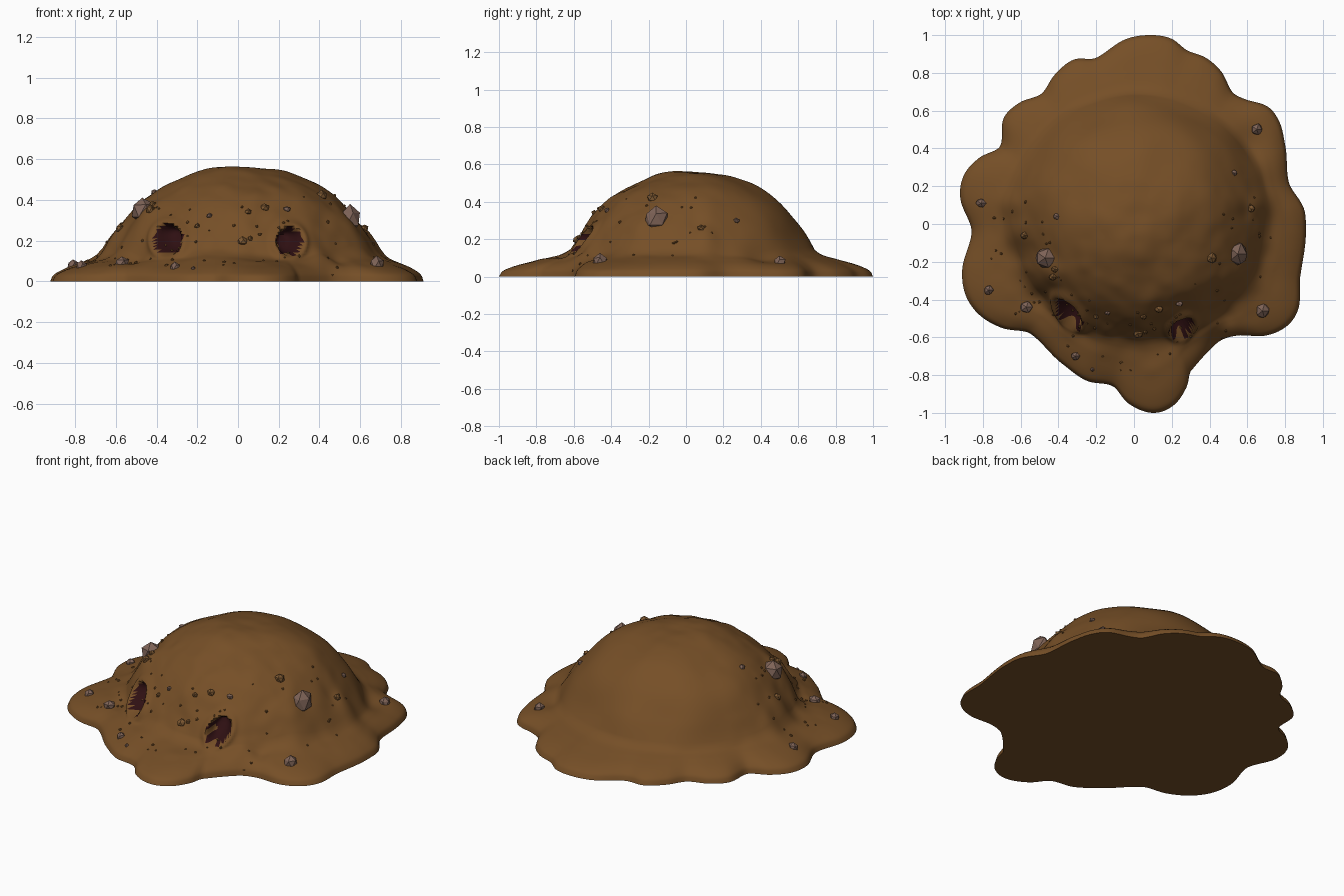
import bpy, bmesh, math, random
from mathutils import Vector, noise
from mathutils.bvhtree import BVHTree

random.seed(7)
if "Cube" in bpy.data.objects:
    bpy.data.objects.remove(bpy.data.objects["Cube"], do_unlink=True)


def material(name, colour):
    m = bpy.data.materials.new(name)
    m.use_nodes = True
    m.diffuse_color = (*colour, 1)
    m.node_tree.nodes["Principled BSDF"].inputs["Base Color"].default_value = (*colour, 1)
    return m


soil = material("brown soil", (0.18, 0.078, 0.02))
dark = material("dark burrow", (0.028, 0.005, 0.006))
stone = material("grey brown stone", (0.21, 0.125, 0.095))
clod = material("light clod", (0.20, 0.095, 0.03))

CENTRE = Vector((0.02, 0.035, 0))
AROUND = 360

# Scalloped footprint, anticlockwise from the front tip
FOOTPRINT = [(.1, -1), (.21, -.96), (.28, -.86), (.3, -.78), (.44, -.63), (.55, -.59), (.7, -.59),
             (.81, -.54), (.87, -.45), (.88, -.28), (.91, -.03), (.9, .08), (.82, .22), (.8, .42),
             (.77, .54), (.71, .62), (.59, .66), (.52, .7), (.46, .81), (.38, .88), (.28, .92),
             (.2, .98), (.1, 1), (-.04, .98), (-.2, .88), (-.32, .87), (-.42, .79), (-.49, .69),
             (-.61, .64), (-.69, .56), (-.71, .41), (-.82, .35), (-.9, .26), (-.92, .14),
             (-.86, -.04), (-.91, -.25), (-.89, -.38), (-.82, -.48), (-.7, -.55), (-.55, -.58),
             (-.38, -.74), (-.25, -.83), (-.11, -.86), (-.03, -.95)]
# Cross-section: fraction along the part, height
DOME = [(0, .56), (.15, .556), (.3, .538), (.45, .503), (.6, .453), (.75, .375), (.88, .265), (1, .14)]
SKIRT = [(0, .14), (.13, .115), (.4, .092), (.7, .066), (.9, .04), (.97, .022), (1, 0)]
# Burrow mouths: position, width, height
BURROWS = [(Vector((-.34, -.49, .205)), .068, .075), (Vector((.25, -.55, .195)), .062, .068)]
# Soft lumps and hollows: x, y, radius, lift
LUMPS = [(.67, .1, .07, .035), (.6, .05, .05, -.02), (-.62, -.05, .07, .03), (-.47, -.27, .08, .03),
         (.55, -.3, .1, .03), (-.5, -.4, .08, -.03), (.42, -.56, .07, .035), (.5, -.5, .05, -.02),
         (-.15, -.68, .12, .02), (.15, -.66, .1, -.015), (-.66, .1, .06, .02), (.62, .42, .1, -.03)]


def curve(points, t):
    """Smooth interpolation through points sorted by their first value."""
    i = max(k for k in range(len(points) - 1) if points[k][0] <= t or k == 0)
    a, b = points[i], points[i + 1]
    p, q = points[max(i - 1, 0)], points[min(i + 2, len(points) - 1)]
    w = b[0] - a[0]
    f = min(max((t - a[0]) / w, 0), 1)
    m0 = (b[1] - p[1]) / (b[0] - p[0]) * w
    m1 = (q[1] - a[1]) / (q[0] - a[0]) * w
    return ((2 * f**3 - 3 * f**2 + 1) * a[1] + (f**3 - 2 * f**2 + f) * m0
            + (3 * f**2 - 2 * f**3) * b[1] + (f**3 - f**2) * m1)


polar = sorted((math.atan2(y - CENTRE.y, x - CENTRE.x), math.hypot(x - CENTRE.x, y - CENTRE.y))
               for x, y in FOOTPRINT)
turn = 2 * math.pi
polar = [(a - turn, r) for a, r in polar[-3:]] + polar + [(a + turn, r) for a, r in polar[:3]]


def mound_point(angle, part, f):
    """Point on the dome (part 0) or the skirt (part 1)."""
    out = Vector((math.cos(angle), math.sin(angle), 0))
    edge = curve(polar, angle)
    foot = min(1 / math.hypot(out.x / .68, out.y / .65), edge - .1)
    if part == 0:
        r, z, fade = foot * f, curve(DOME, f), 1
    else:
        r, z, fade = foot + (edge - foot) * f, curve(SKIRT, f), 1 - f
    p = CENTRE + out * r + Vector((0, 0, z))
    # Uneven earth: broad swells, and fine grain towards the front
    front = min(max(.5 - p.y, 0), 1)
    swell = noise.noise(p * 4) * .018 + noise.noise(p * 11) * .009 * front
    steep = min(r / .6, 1)
    p += (out * steep * .8 + Vector((0, 0, 1 - .6 * steep))) * swell * fade
    for x, y, size, lift in LUMPS:
        d = math.hypot(p.x - x, p.y - y) / size
        p.z += lift * math.exp(-d * d) * fade
    # Raised rims and sunken burrows
    for c, w, h in BURROWS:
        if p.y < 0:
            d = math.hypot((p.x - c.x) / w, (p.z - c.z) / h)
            p -= out * (.09 * max(0, 1 - d**4) - .022 * math.exp(-((d - 1.2) / .3)**2)) * fade**2
    return p


# Mound: concentric rings closed by a flat underside
bm = bmesh.new()
steps = [(0, k / 70) for k in range(1, 71)] + [(1, (k / 26) ** .8) for k in range(1, 27)]
rings = []
for part, f in steps:
    rings.append([bm.verts.new(mound_point(-math.pi + turn * k / AROUND, part, f)) for k in range(AROUND)])
top = bm.verts.new(mound_point(0, 0, 0))
mouth_faces = []
for k in range(AROUND):
    n = (k + 1) % AROUND
    bm.faces.new((top, rings[0][k], rings[0][n]))
    for inner, outer in zip(rings, rings[1:]):
        bm.faces.new((inner[k], outer[k], outer[n], inner[n]))
bm.faces.new(rings[-1][::-1])
for face in bm.faces:
    c = face.calc_center_median()
    for b, w, h in BURROWS:
        wobble = 1 + .08 * math.sin(5 * math.atan2(c.z - b.z, c.x - b.x))
        if c.y < -.3 and math.hypot((c.x - b.x) / w, (c.z - b.z) / h) < wobble:
            face.material_index = 1
tree = BVHTree.FromBMesh(bm)


def finish(name, bm, mats):
    mesh = bpy.data.meshes.new(name)
    bm.to_mesh(mesh)
    bm.free()
    ob = bpy.data.objects.new(name, mesh)
    bpy.context.collection.objects.link(ob)
    for m in mats:
        mesh.materials.append(m)
    return ob


mound = finish("soil_mound", bm, [soil, dark])
bpy.context.view_layer.objects.active = mound
mound.select_set(True)
bpy.ops.object.shade_smooth_by_angle(angle=math.radians(50))


def add_rock(bm, x, y, size, detail=1):
    """Rough faceted rock half sunk into the mound."""
    hit, normal, _, _ = tree.ray_cast(Vector((x, y, 2)), Vector((0, 0, -1)))
    if hit is None:
        return
    made = bmesh.ops.create_icosphere(bm, subdivisions=detail, radius=size)["verts"]
    stretch = Vector([random.uniform(.85, 1.15) for _ in range(3)])
    for v in made:
        v.co = v.co * stretch * random.uniform(.88, 1.1) + hit + normal * size * .15


# Stones, clods and scattered crumbs
STONES = [(-.47, -.18, .068), (.55, -.16, .064), (-.57, -.44, .036), (-.77, -.35, .028),
          (-.81, .11, .026), (.65, .5, .036), (.68, -.46, .04), (-.31, -.7, .027), (.53, .27, .02),
          (-.41, .04, .018), (.24, -.42, .019), (-.14, -.47, .014), (-.22, -.77, .013)]
CLODS = [(.41, -.18, .027), (.13, -.45, .022), (.05, -.49, .018), (-.2, -.49, .016),
         (-.43, -.28, .025), (-.42, -.24, .018), (.02, -.58, .024), (.06, -.57, .014),
         (-.58, -.06, .024), (.62, .08, .024)]
for name, rocks, mat in (("stones", STONES, stone), ("clods", CLODS, clod)):
    bm = bmesh.new()
    for rock in rocks:
        add_rock(bm, *rock)
    finish(name, bm, [mat])

bm = bmesh.new()
for _ in range(75):
    angle, r = random.uniform(-math.pi * 1.08, math.pi * .08), random.uniform(.45, .8)
    add_rock(bm, r * math.cos(angle), r * math.sin(angle), random.uniform(.005, .01))
finish("crumbs", bm, [soil])
